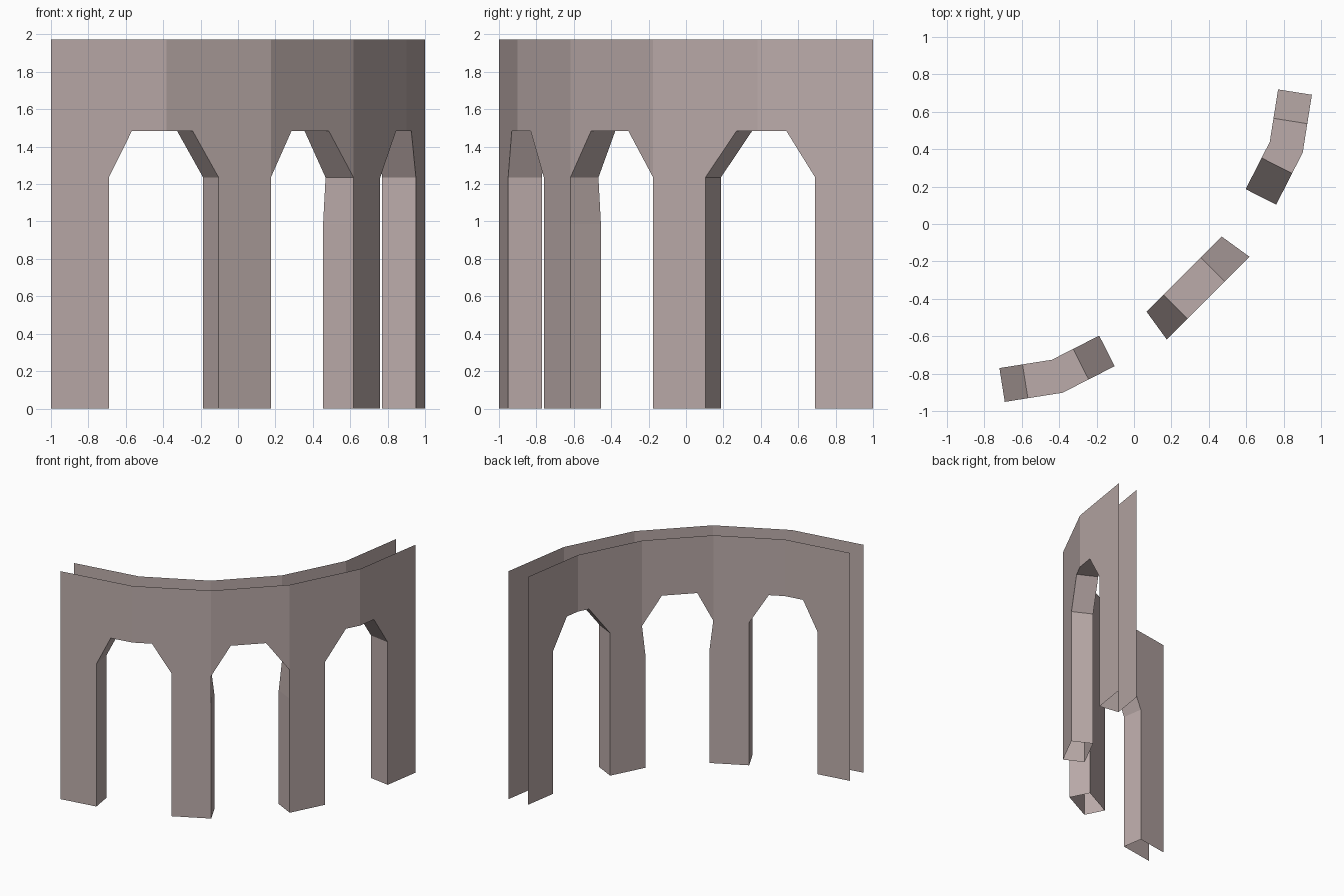
import bpy, bmesh, math
from mathutils import Vector

if "Cube" in bpy.data.objects:
    bpy.data.objects.remove(bpy.data.objects["Cube"])

R, T = 2.0, 0.183                              # outer radius, wall thickness
SEG = math.radians(18)                         # five flat panels in a quarter circle
LOW, SPRING, CROWN, TOP = 0.987, 1.235, 1.484, 1.974
CENTRE = Vector((-1, 1))

# Lower edge of the upper wall: (distance in panels, height)
EDGE = [(0, SPRING), (.5, SPRING), (.7, CROWN), (1, CROWN), (1.25, CROWN),
        (1.5, SPRING), (2, SPRING), (2.25, CROWN), (2.7, CROWN), (3, SPRING),
        (3.5, SPRING), (3.8, CROWN), (4, CROWN), (4.25, CROWN), (4.5, SPRING), (5, SPRING)]
PIERS = [(0, .5), (1.5, 2), (3, 3.5), (4.5, 5)]


def direction(s):
    a = -math.pi / 2 + s * SEG
    return Vector((math.cos(a), math.sin(a)))


def outer_point(s, z):
    k = min(int(s), 4)
    p = CENTRE + R * direction(k).lerp(direction(k + 1), s - k)
    return Vector((p.x, p.y, z))


def inner_point(s, z):
    if s == int(s):
        # free pier corners are offset square to their own panel, others are mitred
        if s in (2, 3) and z <= LOW:
            n = direction(1.5 if s == 2 else 3.5) * T
        else:
            n = direction(s) * T / math.cos(SEG / 2)
    else:
        n = direction(int(s) + .5) * T
    return outer_point(s, z) - Vector((n.x, n.y, 0))


bm = bmesh.new()
cache = {}


def vert(side, s, z):
    key = (side, s, z)
    if key not in cache:
        cache[key] = bm.verts.new((outer_point if side == 0 else inner_point)(s, z))
    return cache[key]


def wall_quad(a, b, c, d):
    # matching outer and inner faces
    bm.faces.new([vert(0, *p) for p in (a, b, c, d)])
    bm.faces.new([vert(1, *p) for p in (d, c, b, a)])


def reveal(a, b):
    # face through the wall thickness around an opening
    bm.faces.new([vert(0, *b), vert(0, *a), vert(1, *a), vert(1, *b)])


# Upper wall and arch soffits
for a, b in zip(EDGE, EDGE[1:]):
    wall_quad(a, b, (b[0], TOP), (a[0], TOP))
    if (a[0], b[0]) not in PIERS:
        reveal(a, b)

# Piers and their jambs; ends, top and bottom stay open
for s0, s1 in PIERS:
    for z0, z1 in ((0, LOW), (LOW, SPRING)):
        wall_quad((s0, z0), (s1, z0), (s1, z1), (s0, z1))
        if s0 > 0:
            reveal((s0, z0), (s0, z1))
        if s1 < 5:
            reveal((s1, z1), (s1, z0))

mesh = bpy.data.meshes.new("curved_arcade_wall")
bm.to_mesh(mesh)
bm.free()
wall = bpy.data.objects.new("curved_arcade_wall", mesh)
bpy.context.collection.objects.link(wall)

stone = bpy.data.materials.new("stone")
stone.diffuse_color = (0.5, 0.41, 0.4, 1)
stone.use_nodes = True
stone.node_tree.nodes["Principled BSDF"].inputs["Base Color"].default_value = stone.diffuse_color
mesh.materials.append(stone)
